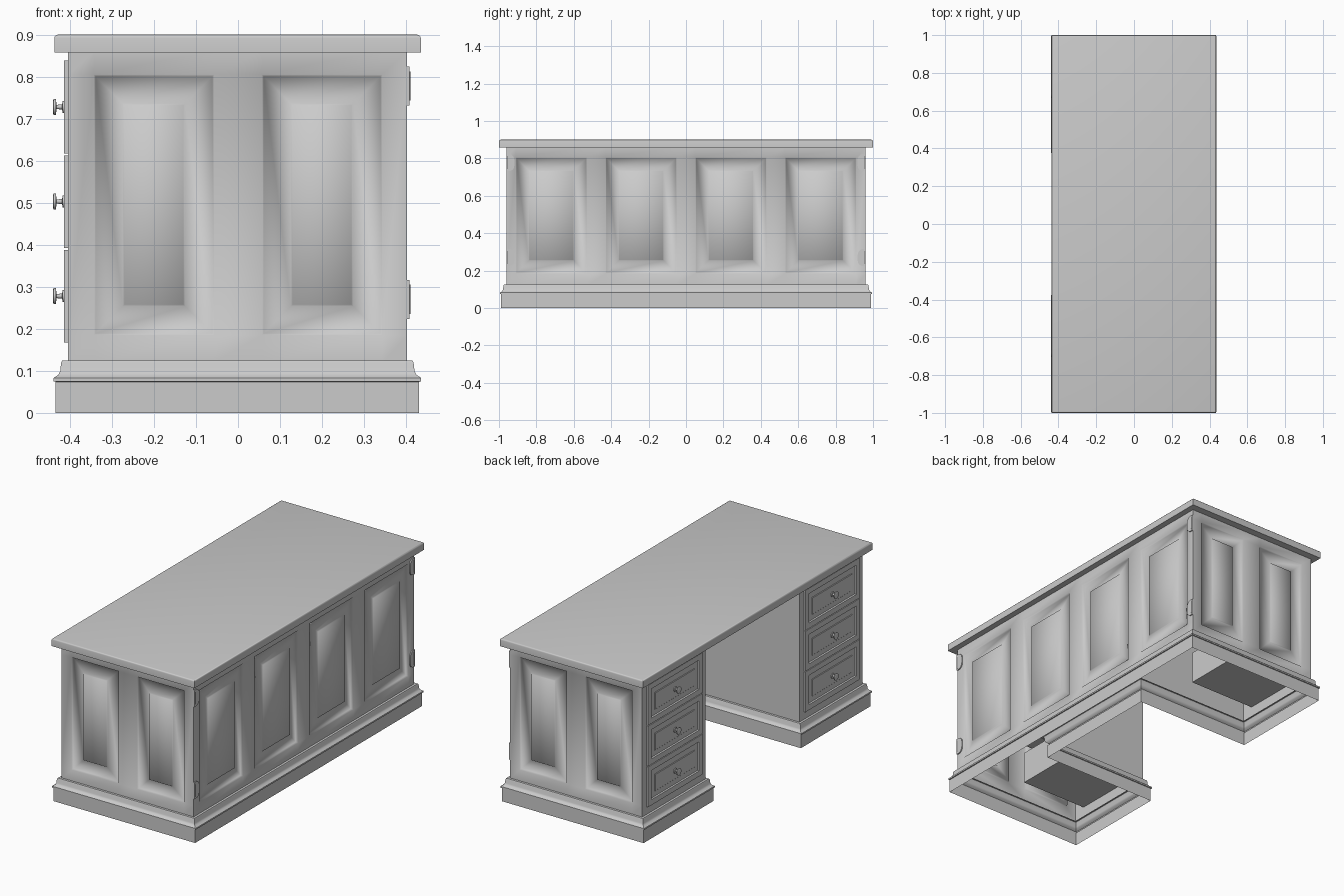
import bpy, bmesh, math
from mathutils import Vector, Matrix

cube = bpy.data.objects.get("Cube")
if cube:
    bpy.data.objects.remove(cube, do_unlink=True)

grey = bpy.data.materials.new("painted_grey")
grey.use_nodes = True
COLOUR = (0.6, 0.6, 0.6, 1)
grey.diffuse_color = COLOUR
grey.node_tree.nodes["Principled BSDF"].inputs["Base Color"].default_value = COLOUR


def finish(bm, name, angle=None):
    """Turn a bmesh into an object, smoothed up to the given angle."""
    mesh = bpy.data.meshes.new(name)
    bm.to_mesh(mesh)
    bm.free()
    mesh.materials.append(grey)
    obj = bpy.data.objects.new(name, mesh)
    bpy.context.collection.objects.link(obj)
    if angle:
        bpy.ops.object.select_all(action='DESELECT')
        obj.select_set(True)
        bpy.context.view_layer.objects.active = obj
        bpy.ops.object.shade_smooth_by_angle(angle=math.radians(angle))
    return obj


def box_mesh(lo, hi):
    lo, hi = Vector(lo), Vector(hi)
    bm = bmesh.new()
    bmesh.ops.create_cube(bm, size=1)
    bmesh.ops.scale(bm, vec=hi - lo, verts=bm.verts)
    bmesh.ops.translate(bm, vec=(lo + hi) / 2, verts=bm.verts)
    return bm


def raise_panel(bm, faces, steps):
    """Cut a moulded panel into faces by successive (inset, depth) steps."""
    for inset, depth in steps:
        bmesh.ops.inset_individual(bm, faces=faces, thickness=inset, depth=depth,
                                   use_even_offset=True)


def wall(name, start, end, centres=(), half=0.0):
    """Upright sheet facing right of start->end, with raised panels."""
    a, b = Vector(start), Vector(end)
    length = (b - a).length
    us = [0] + [c + s * half for c in centres for s in (-1, 1)] + [length]
    zs = [0.12, 0.185, 0.805, 0.86] if centres else [0.12, 0.86]
    bm = bmesh.new()
    grid = [[bm.verts.new((*(a + (b - a) * u / length), z)) for z in zs] for u in us]
    panels = []
    for i in range(len(us) - 1):
        for j in range(len(zs) - 1):
            f = bm.faces.new((grid[i][j], grid[i + 1][j], grid[i + 1][j + 1], grid[i][j + 1]))
            if i % 2 and j == 1:
                panels.append(f)
    bm.normal_update()
    if panels:
        raise_panel(bm, panels, [(0.004, -0.012), (0.065, 0.006), (0.004, 0.006)])
    finish(bm, name, 80 if panels else None)


# Tabletop with a softened upper edge
bm = box_mesh((-0.437, -1, 0.858), (0.435, 1, 0.9))
top_edges = [e for e in bm.edges if all(v.co.z > 0.89 for v in e.verts)]
bmesh.ops.bevel(bm, geom=top_edges, offset=0.008, segments=3, affect='EDGES', profile=0.5)
finish(bm, "tabletop", 40)

# Outer panelled walls and kneehole lining
L, R, END, KNEE, INNER = -0.405, 0.402, 0.96, 0.41, 0.30
wall("front_end_wall", (L, -END), (R, -END), (0.205, 0.605), 0.143)
wall("rear_end_wall", (R, END), (L, END), (0.202, 0.602), 0.143)
wall("long_panelled_wall", (R, -END), (R, END), (0.24, 0.72, 1.20, 1.68), 0.19)
wall("front_kneehole_side", (INNER, -KNEE), (L, -KNEE))
wall("rear_kneehole_side", (L, KNEE), (INNER, KNEE))
wall("kneehole_back", (INNER, KNEE), (INNER, -KNEE))

# Base moulding and plinth: one profile swept round the U-shaped footprint
outline = [(L, -END), (R, -END), (R, END), (L, END),
           (L, KNEE), (INNER, KNEE), (INNER, -KNEE), (L, -KNEE)]
profile = [(0, 0.125), (0.013, 0.125), (0.016, 0.119), (0.018, 0.1), (0.022, 0.091),
           (0.031, 0.085), (0.034, 0.083), (0.034, 0.075), (0.029, 0.074), (0.029, 0)]
bm = bmesh.new()
rings = []
n = len(outline)
for i, p in enumerate(outline):
    p = Vector(p)
    d1 = (p - Vector(outline[i - 1])).normalized()
    d2 = (Vector(outline[(i + 1) % n]) - p).normalized()
    out = Vector((d1.y + d2.y, -d1.x - d2.x))
    rings.append([bm.verts.new((*(p + out * d), z)) for d, z in profile])
for i in range(n):
    r, s = rings[i], rings[(i + 1) % n]
    for k in range(len(profile) - 1):
        bm.faces.new((r[k], r[k + 1], s[k + 1], s[k]))
finish(bm, "base_moulding", 35)

# Knob outline as (distance out from the drawer, radius)
knob = [(0, 0.014), (0.004, 0.014), (0.005, 0.006), (0.018, 0.005),
        (0.020, 0.019), (0.025, 0.019), (0.027, 0.015), (0.027, 0)]


def make_knob(name, x, y, z):
    bm = bmesh.new()
    verts = [bm.verts.new((x - d, y, z + r)) for d, r in knob]
    edges = [bm.edges.new(pair) for pair in zip(verts, verts[1:])]
    bmesh.ops.spin(bm, geom=verts + edges, cent=(x, y, z), axis=(1, 0, 0),
                   angle=math.tau, steps=20)
    bmesh.ops.remove_doubles(bm, verts=bm.verts, dist=0.0002)
    bmesh.ops.recalc_face_normals(bm, faces=bm.faces)
    finish(bm, name, 35)


# Pedestal faces, drawers, knobs and hinges on both sides
for label, side in (("front", -1), ("rear", 1)):
    near, far = sorted((side * KNEE, side * END))
    wall(label + "_pedestal_face", (L, far), (L, near))
    mid = side * 0.685
    for row in range(3):
        z0 = 0.165 + row * 0.225
        bm = box_mesh((L - 0.009, mid - 0.237, z0 + 0.002), (L, mid + 0.237, z0 + 0.223))
        bm.normal_update()
        face = [f for f in bm.faces if f.normal.x < -0.9]
        raise_panel(bm, face, [(0.03, 0), (0.003, -0.007), (0.03, 0.003), (0.003, 0.003)])
        finish(bm, f"{label}_drawer_front_{row + 1}")
        finish(box_mesh((L, mid - 0.21, z0 + 0.012), (0, mid + 0.21, z0 + 0.19)),
               f"{label}_drawer_box_{row + 1}")
        make_knob(f"{label}_knob_{row + 1}", L - 0.0085, mid, z0 + 0.113)

    # Hinge plates, rounded on the edge away from the corner
    for place, z in (("lower", 0.27), ("upper", 0.778)):
        y0, y1 = sorted((side * (END - 0.042), side * END))
        bm = box_mesh((R - 0.002, y0, z - 0.046), (R + 0.006, y1, z + 0.046))
        inner = [e for e in bm.edges
                 if all(abs(v.co.y) < END - 0.02 for v in e.verts)
                 and abs(e.verts[0].co.x - e.verts[1].co.x) > 0.005]
        bmesh.ops.bevel(bm, geom=inner, offset=0.03, segments=5, affect='EDGES', profile=0.5)
        finish(bm, f"{label}_{place}_hinge", 40)
        # Hinge barrel
        bm = bmesh.new()
        bmesh.ops.create_cone(bm, cap_ends=True, segments=12, radius1=0.005, radius2=0.005,
                              depth=0.07, matrix=Matrix.Translation((R + 0.003, side * (END - 0.005), z)))
        finish(bm, f"{label}_{place}_hinge_barrel", 40)
